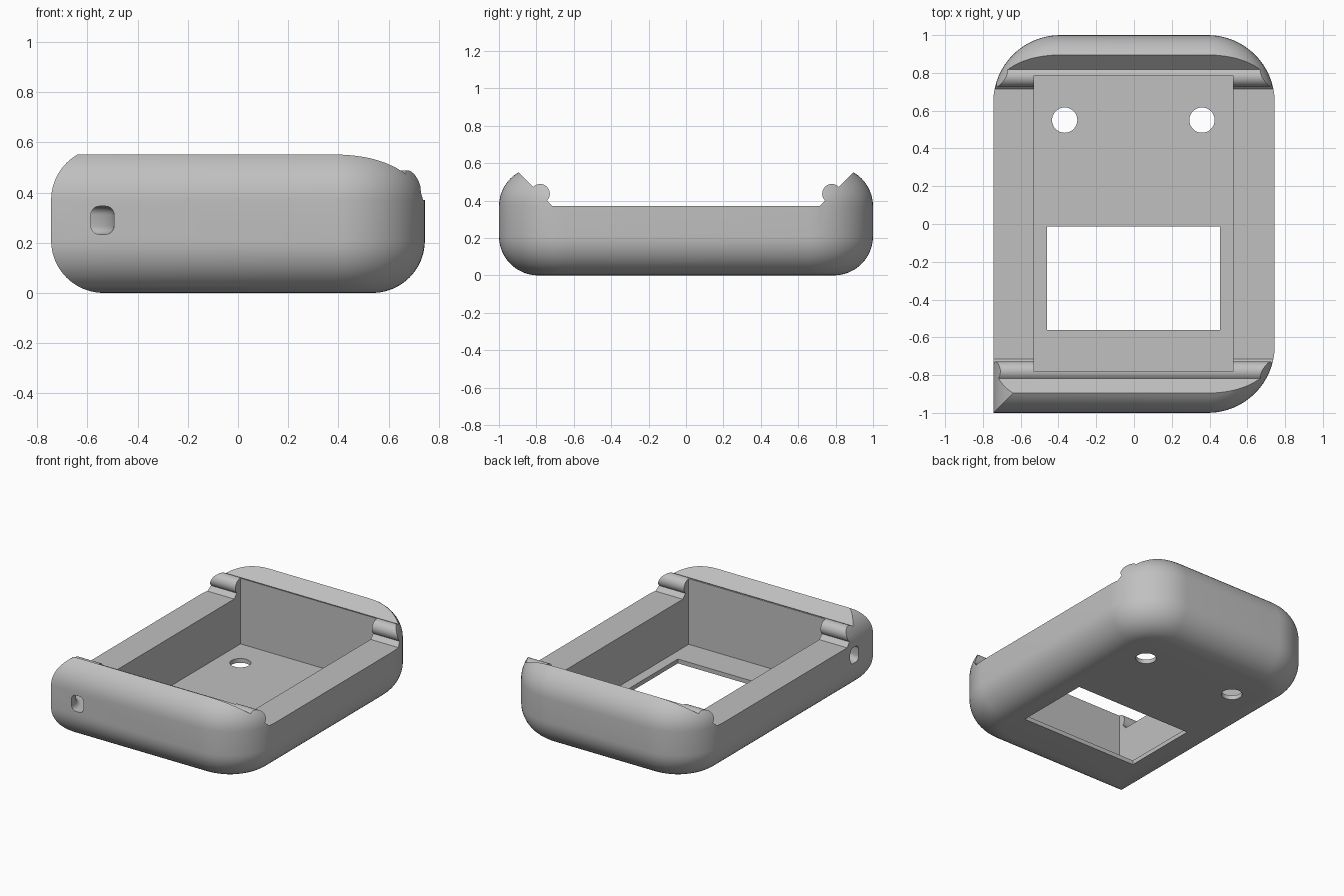
import bpy, bmesh
from math import sin, cos, pi, radians
from mathutils import Vector

if "Cube" in bpy.data.objects:
    bpy.data.objects.remove(bpy.data.objects["Cube"], do_unlink=True)

W, L = 0.745, 1.0            # half width and half length
CORNER, EDGE = 0.355, 0.21   # plan corner radius and edge rounding
HEIGHT, FLOOR = 0.58, 0.03

grey = bpy.data.materials.new("plain grey")
grey.use_nodes = True
colour = (0.53, 0.53, 0.53, 1)
grey.diffuse_color = colour
grey.node_tree.nodes["Principled BSDF"].inputs["Base Color"].default_value = colour


def arc(cx, cy, r, start, end, n):
    """Points on an arc, angles in degrees."""
    return [(cx + r * cos(radians(start + (end - start) * i / n)),
             cy + r * sin(radians(start + (end - start) * i / n))) for i in range(n + 1)]


def loft(name, rings):
    """Closed solid through rings of equal point count."""
    bm = bmesh.new()
    rows = [[bm.verts.new(p) for p in ring] for ring in rings]
    n = len(rows[0])
    for a, b in zip(rows, rows[1:]):
        for i in range(n):
            j = (i + 1) % n
            bm.faces.new((a[i], a[j], b[j], b[i]))
    bm.faces.new(rows[0])
    bm.faces.new(rows[-1])
    bmesh.ops.recalc_face_normals(bm, faces=bm.faces[:])
    mesh = bpy.data.meshes.new(name)
    bm.to_mesh(mesh)
    bm.free()
    ob = bpy.data.objects.new(name, mesh)
    bpy.context.collection.objects.link(ob)
    mesh.materials.append(grey)
    return ob


def prism(name, outline, z0, z1):
    return loft(name, [[(x, y, z) for x, y in outline] for z in (z0, z1)])


def rectangle(x0, x1, y0, y1):
    return [(x0, y0), (x1, y0), (x1, y1), (x0, y1)]


def cut(target, cutter):
    mod = target.modifiers.new("cut", 'BOOLEAN')
    mod.operation = 'DIFFERENCE'
    mod.solver = 'EXACT'
    mod.object = cutter
    bpy.ops.object.select_all(action='DESELECT')
    bpy.context.view_layer.objects.active = target
    target.select_set(True)
    bpy.ops.object.modifier_apply(modifier=mod.name)
    bpy.data.objects.remove(cutter, do_unlink=True)


# Outer shell: three rounded corners, one square mitred corner
def outline(inset):
    cx, cy, r = W - CORNER, L - CORNER, CORNER - inset
    pts = arc(cx, -cy, r, -90, 0, 16) + arc(cx, cy, r, 0, 90, 16)
    return pts + arc(-cx, cy, r, 90, 180, 16) + [(inset - W, inset - L)]


layers = arc(EDGE, EDGE, EDGE, -90, 0, 12) + arc(EDGE, HEIGHT - EDGE, EDGE, 0, 90, 12)
rings = []
for reach, z in layers:
    rings.append([(x, y, z) for x, y in outline(2 * EDGE - reach)])
case = loft("case", rings)

# Top opening: flat sides, sloping end lips, each with a rounded clip bar
end = [(0.715, 0.37)] + arc(0.78, 0.437, 0.052, 225, 45, 16) + [(1.2, 0.855)]
profile = end + [(-y, z) for y, z in reversed(end)]
cut(case, loft("opening_cutter", [[(x, y, z) for y, z in profile] for x in (-1, 1)]))

# Inner cavity and floor window
cut(case, prism("cavity_cutter", rectangle(-0.53, 0.525, -0.78, 0.785), FLOOR, 1))
cut(case, prism("window_cutter", rectangle(-0.46, 0.455, -0.56, -0.012), -0.1, 0.2))

# Round floor holes
for x in (-0.367, 0.36):
    cut(case, prism("hole_cutter", arc(x, 0.55, 0.067, 0, 348.75, 31), -0.1, 0.2))

# Curved cord channel through the square corner
section = []
for sx, sz, a in ((1, 1, 0), (-1, 1, 90), (-1, -1, 180), (1, -1, 270)):
    section += arc(0.205 + sx * 0.012, 0.29 + sz * 0.022, 0.034, a, a + 90, 6)
turns = [radians(-12 + 114 * i / 20) for i in range(21)]
cut(case, loft("channel_cutter",
               [[(-W + r * cos(t), -L + r * sin(t), z) for r, z in section] for t in turns]))

# Smooth the rounded surfaces, keep cut edges crisp
bpy.ops.object.select_all(action='DESELECT')
bpy.context.view_layer.objects.active = case
case.select_set(True)
bpy.ops.object.shade_smooth_by_angle(angle=radians(30))
